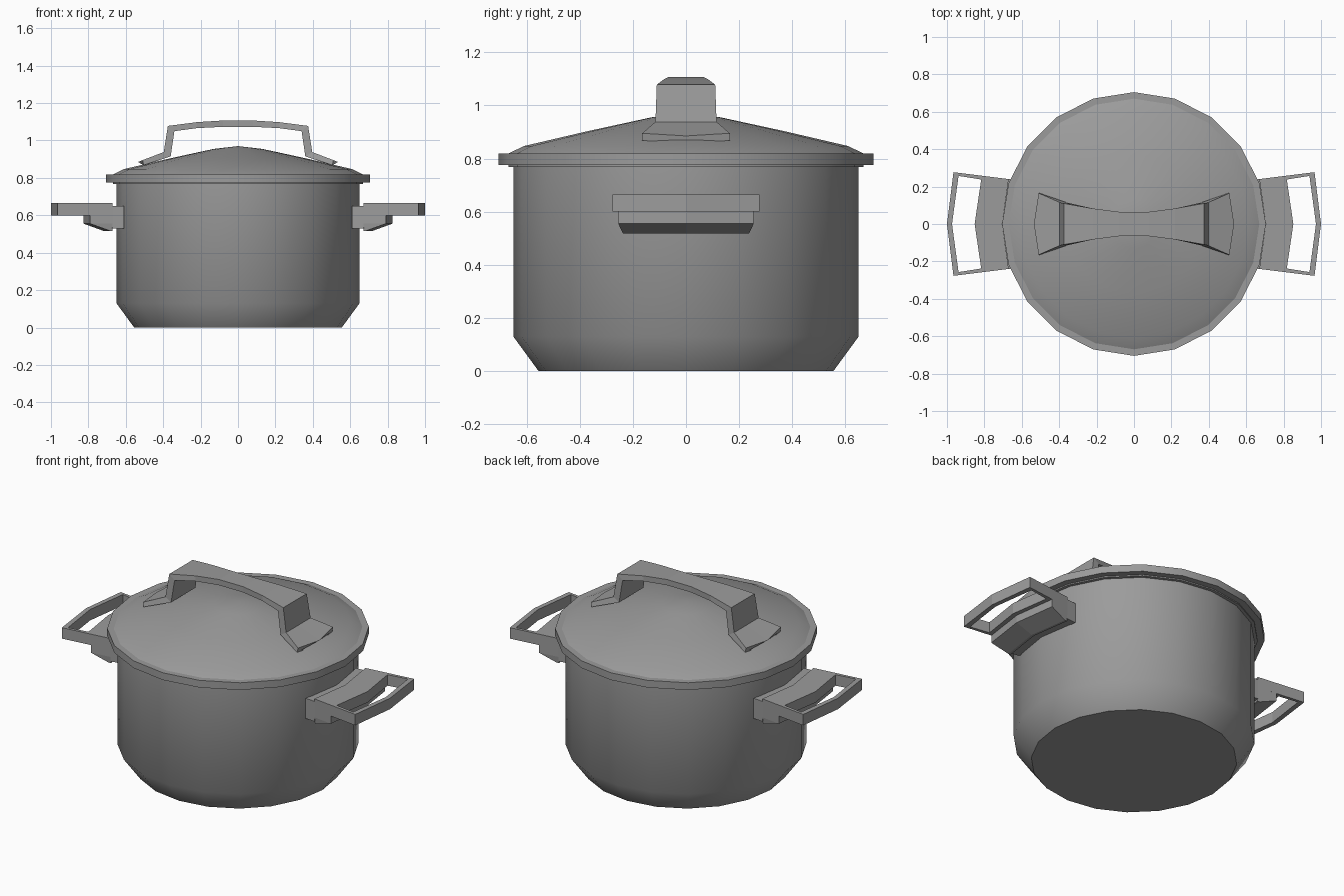
import bpy, bmesh
from math import cos, sin, pi, radians

if "Cube" in bpy.data.objects:
    bpy.data.objects.remove(bpy.data.objects["Cube"], do_unlink=True)

steel = bpy.data.materials.new("grey_steel")
steel.use_nodes = True
GREY = (0.33, 0.33, 0.33, 1)
steel.diffuse_color = GREY
steel.node_tree.nodes["Principled BSDF"].inputs["Base Color"].default_value = GREY


def loft(name, rings, cap_start=True, cap_end=True, loop=False, smooth=None, mirror=False):
    """Skin a row of equal-length closed rings."""
    bm = bmesh.new()
    vs = [[bm.verts.new(p) for p in ring] for ring in rings]
    pairs = list(zip(vs, vs[1:])) + ([(vs[-1], vs[0])] if loop else [])
    n = len(vs[0])
    for a, b in pairs:
        for i in range(n):
            j = (i + 1) % n
            bm.faces.new((a[i], a[j], b[j], b[i]))
    if cap_start and not loop:
        bm.faces.new(vs[0])
    if cap_end and not loop:
        bm.faces.new(vs[-1])
    bmesh.ops.remove_doubles(bm, verts=bm.verts, dist=0.0005)
    bmesh.ops.recalc_face_normals(bm, faces=bm.faces)
    mesh = bpy.data.meshes.new(name)
    bm.to_mesh(mesh)
    bm.free()
    mesh.materials.append(steel)
    obj = bpy.data.objects.new(name, mesh)
    bpy.context.collection.objects.link(obj)
    if mirror:
        obj.modifiers.new("mirror", 'MIRROR')
    if smooth:
        bpy.ops.object.select_all(action='DESELECT')
        obj.select_set(True)
        bpy.context.view_layer.objects.active = obj
        bpy.ops.object.shade_smooth_by_angle(angle=radians(smooth))
    return obj


def lathe(name, profile, sides=20, **kw):
    rings = [[(r * cos(2 * pi * i / sides), r * sin(2 * pi * i / sides), z)
              for i in range(sides)] for r, z in profile]
    return loft(name, rings, smooth=40, **kw)


def arc_outline(inner, outer, y_in, y_out, z, bow=0.035):
    """Six-point outline whose inner and outer edges bow outward at y = 0."""
    return [(inner, -y_in, z), (inner + bow, 0, z), (inner, y_in, z),
            (outer, y_out, z), (outer + bow, 0, z), (outer, -y_out, z)]


# Pot with lip and hollow inside
lathe("pot_body", [(.555, 0), (.65, .13), (.65, .768), (.668, .768), (.668, .78),
                   (.62, .78), (.62, .14), (.53, .03)])

# Lid: flat rim ring and shallow dome
lathe("lid_rim", [(.62, .775), (.705, .775), (.705, .818), (.64, .818)],
      cap_start=False, cap_end=False)
lathe("lid_dome", [(.67, .818), (.61, .847), (.37, .903), (.13, .955), (0, .97)],
      cap_end=False)

# Lid handle: half of the strap as (top x, top z, bottom x, bottom z, half width, bow)
half = [(.08, 1.107, .08, 1.073, .065, 0), (.22, 1.098, .22, 1.066, .083, 0),
        (.375, 1.078, .34, 1.05, .11, 0), (.395, .94, .352, .932, .115, 0),
        (.395, .94, .385, .91, .115, 0), (.51, .895, .505, .868, .165, .025)]
half[3:5] = [(.397, .938, .36, .915, .115, 0)]


def strap_ring(s, section):
    xt, zt, xb, zb, w, bow = section
    return [(s * xt, -w, zt), (s * (xt + bow), 0, zt - bow * .4), (s * xt, w, zt),
            (s * xb, w, zb), (s * (xb + bow), 0, zb - bow * .4), (s * xb, -w, zb)]


loft("lid_handle", [strap_ring(-1, s) for s in reversed(half)] + [strap_ring(1, s) for s in half])

# Side handles: open frame, tapered bracket beneath, and clip against the wall
top, low = .665, .60
loft("side_handle_frames",
     [arc_outline(.67, .965, .24, .277, top), arc_outline(.817, .938, .238, .257, top),
      arc_outline(.817, .938, .238, .257, low), arc_outline(.67, .965, .24, .277, low)],
     loop=True, mirror=True)
loft("side_handle_brackets",
     [arc_outline(.67, .79, .24, .255, low), arc_outline(.67, .79, .24, .255, .555),
      arc_outline(.67, .685, .235, .237, .517)], mirror=True)
loft("side_handle_clips",
     [arc_outline(.61, .672, .235, .24, .65), arc_outline(.61, .672, .235, .24, .53)],
     mirror=True)
